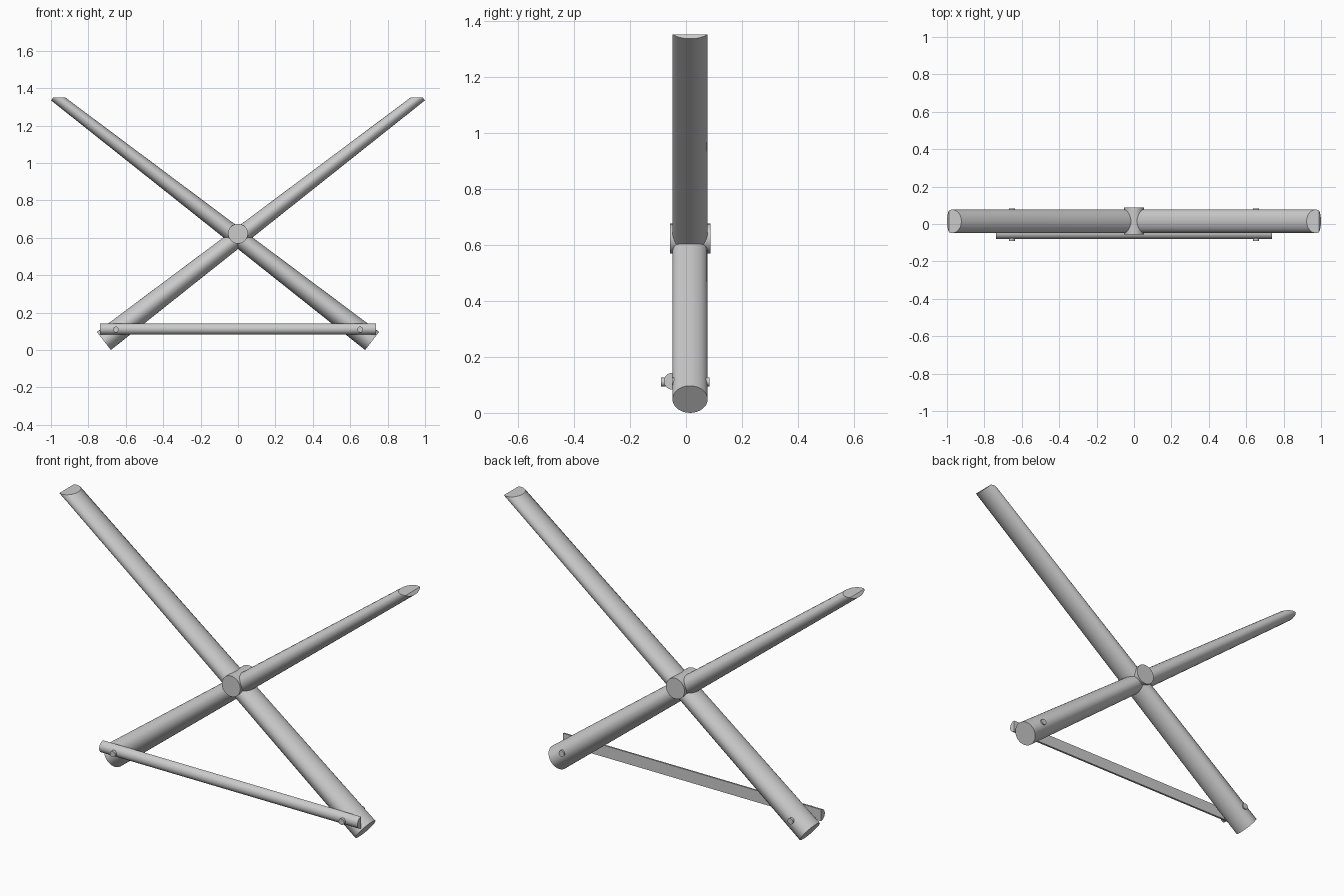
import bpy, bmesh, math
from mathutils import Vector

if "Cube" in bpy.data.objects:
    bpy.data.objects.remove(bpy.data.objects["Cube"])

POLE_Y = 0.0145


def finish(name, bm):
    bmesh.ops.recalc_face_normals(bm, faces=bm.faces)
    mesh = bpy.data.meshes.new(name)
    bm.to_mesh(mesh)
    bm.free()
    obj = bpy.data.objects.new(name, mesh)
    bpy.context.collection.objects.link(obj)
    bpy.ops.object.select_all(action='DESELECT')
    obj.select_set(True)
    bpy.context.view_layer.objects.active = obj
    bpy.ops.object.shade_smooth_by_angle(angle=math.radians(30))
    return obj


def loft(bm, rings):
    """Skin two equal rings of points and cap both ends."""
    a, b = [[bm.verts.new(p) for p in ring] for ring in rings]
    n = len(a)
    for i in range(n):
        j = (i + 1) % n
        bm.faces.new((a[i], a[j], b[j], b[i]))
    bm.faces.new(a[::-1])
    bm.faces.new(b)


def rod(name, x, z, y0, y1, radius, sides=32):
    """Round rod running along y."""
    bm = bmesh.new()
    angles = [math.tau * i / sides for i in range(sides)]
    loft(bm, [[(x + radius * math.cos(t), y, z + radius * math.sin(t))
               for t in angles] for y in (y0, y1)])
    return finish(name, bm)


def pole(name, side, sides=48):
    """Leaning pole, thinning in depth of the x-z plane, trimmed level on top."""
    foot = Vector((-0.717 * side, POLE_Y, 0.0485))
    tip = Vector((0.982 * side, POLE_Y, 1.358))
    axis = (tip - foot).normalized()
    across = axis.cross(Vector((0, 1, 0)))
    angles = [math.tau * i / sides for i in range(sides)]
    bm = bmesh.new()
    loft(bm, [[c + across * (w * math.cos(t)) + Vector((0, 0.0625 * math.sin(t), 0))
               for t in angles] for c, w in ((foot, 0.061), (tip, 0.029))])
    cut = bmesh.ops.bisect_plane(bm, geom=bm.verts[:] + bm.edges[:] + bm.faces[:],
                                 plane_co=(0, 0, 1.35), plane_no=(0, 0, 1),
                                 clear_outer=True)
    rim = [e for e in cut['geom_cut'] if isinstance(e, bmesh.types.BMEdge)]
    bmesh.ops.contextual_create(bm, geom=rim)
    return finish(name, bm)


# Crossed poles and their bolts near the feet
for label, side in (("left", -1), ("right", 1)):
    pole(f"{label}_leaning_pole", side)
    rod(f"{label}_bolt", 0.653 * side, 0.11, -0.09, 0.083, 0.0155)

# Pivot pin where the poles cross
rod("pivot_pin", 0, 0.622, -0.057, 0.088, 0.053)

# Half-round crossbar, flat side against the poles
bm = bmesh.new()
arc = [math.pi * i / 20 for i in range(21)]
loft(bm, [[(x, -0.048 - 0.031 * math.sin(t), 0.113 + 0.03 * math.cos(t))
           for t in arc] for x in (-0.737, 0.737)])
finish("crossbar", bm)
